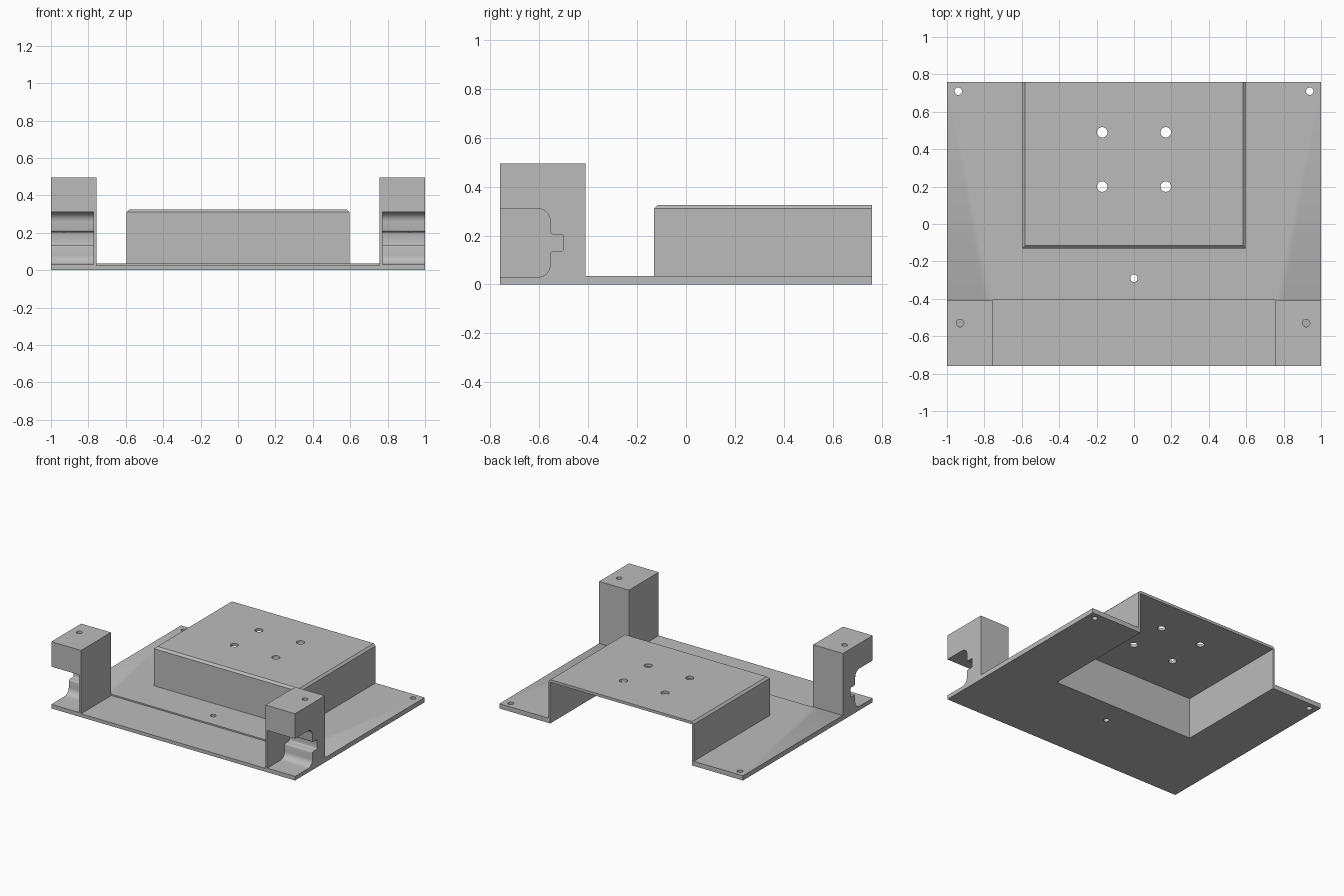
import bpy, bmesh, math
from mathutils import Vector

if "Cube" in bpy.data.objects:
    bpy.data.objects.remove(bpy.data.objects["Cube"])

BASE_TOP, COVER_TOP, POST_TOP = 0.035, 0.325, 0.495
BACK, FRONT = 0.76, -0.76

grey = bpy.data.materials.new("plain grey")
grey.use_nodes = True
grey.diffuse_color = (0.5, 0.5, 0.5, 1)
grey.node_tree.nodes["Principled BSDF"].inputs["Base Color"].default_value = (0.5, 0.5, 0.5, 1)


def finish(name, bm):
    bmesh.ops.recalc_face_normals(bm, faces=bm.faces)
    mesh = bpy.data.meshes.new(name)
    bm.to_mesh(mesh)
    bm.free()
    obj = bpy.data.objects.new(name, mesh)
    bpy.context.collection.objects.link(obj)
    mesh.materials.append(grey)
    return obj


def prism(name, points, direction):
    bm = bmesh.new()
    face = bm.faces.new([bm.verts.new(p) for p in points])
    ext = bmesh.ops.extrude_face_region(bm, geom=[face])
    moved = [v for v in ext["geom"] if isinstance(v, bmesh.types.BMVert)]
    bmesh.ops.translate(bm, verts=moved, vec=direction)
    return finish(name, bm)


def box(name, x0, x1, y0, y1, z0, z1):
    return prism(name, [(x0, y0, z0), (x1, y0, z0), (x1, y1, z0), (x0, y1, z0)], (0, 0, z1 - z0))


def drill(x, y, r, z0, z1):
    ring = [(x + r * math.cos(i * math.tau / 32), y + r * math.sin(i * math.tau / 32), z0)
            for i in range(32)]
    return prism("hole_cutter", ring, (0, 0, z1 - z0))


def cut(obj, cutters):
    bpy.context.view_layer.objects.active = obj
    for c in cutters:
        c.hide_render = True
        mod = obj.modifiers.new("cut", "BOOLEAN")
        mod.operation, mod.solver, mod.object = "DIFFERENCE", "EXACT", c
        bpy.ops.object.modifier_apply(modifier=mod.name)


def arc(cy, cz, r, start, end, steps=8):
    angles = [math.radians(start + (end - start) * i / steps) for i in range(steps + 1)]
    return [(cy + r * math.cos(a), cz + r * math.sin(a)) for a in angles]


def pocket(side):
    # Rounded channel with a small notch, open to the front and the outer side
    outline = [(-0.9, 0.03)] + arc(-0.605, 0.08, 0.05, -90, 0)
    outline += [(-0.555, 0.125)] + arc(-0.545, 0.125, 0.01, 180, 90, 3)
    outline += arc(-0.51, 0.145, 0.01, -90, 0, 3) + arc(-0.51, 0.195, 0.01, 0, 90, 3)
    outline += arc(-0.545, 0.215, 0.01, -90, -180, 3)
    outline += arc(-0.605, 0.26, 0.05, 0, 90) + [(-0.9, 0.31)]
    clean = []
    for p in outline:
        if not clean or (Vector(p) - Vector(clean[-1])).length > 1e-5:
            clean.append(p)
    return prism("pocket_cutter", [(side * 0.772, y, z) for y, z in clean], (side * 0.3, 0, 0))


# Base plate with cavity opening, shallow front recess and screw holes
base = box("base_plate", -1, 1, FRONT, BACK, 0, BASE_TOP)
pockets = {s: pocket(s) for s in (-1, 1)}
base_cutters = [
    box("opening_cutter", -0.582, 0.582, -0.112, 1, -0.1, 0.1),
    box("recess_cutter", -0.756, 0.756, -1, -0.405, 0.025, 0.1),
    drill(0, -0.29, 0.02, -0.1, 0.1),
] + [drill(s * 0.94, 0.71, 0.02, -0.1, 0.1) for s in (-1, 1)]
cut(base, base_cutters + list(pockets.values()))

# Raised hollow cover, chamfered on the front and side top edges, open at the back
cover = box("raised_cover", -0.597, 0.597, -0.13, BACK, BASE_TOP, COVER_TOP)
bm = bmesh.new()
bm.from_mesh(cover.data)
rim = [e for e in bm.edges
       if all(v.co.z > 0.3 for v in e.verts) and not all(v.co.y > 0.7 for v in e.verts)]
bmesh.ops.bevel(bm, geom=rim, offset=0.015, segments=1, affect="EDGES", profile=0.5)
bm.to_mesh(cover.data)
bm.free()
cover_cutters = [box("cavity_cutter", -0.582, 0.582, -0.112, 1, -0.1, 0.305)]
cover_cutters += [drill(x, y, 0.028, 0.2, 0.5) for x in (-0.17, 0.17) for y in (0.2, 0.49)]
cut(cover, cover_cutters)

# Corner posts with side pockets and a screw hole down to the notch
posts = []
for side, label, hole_x in ((1, "left", 0.92), (-1, "right", -0.93)):
    x0, x1 = sorted((side * 0.756, side))
    post = box(label + "_post", x0, x1, FRONT, -0.41, BASE_TOP, POST_TOP)
    hole = drill(hole_x, -0.53, 0.02, 0.18, 0.6)
    cut(post, [pockets[side], hole])
    base_cutters.append(hole)
    posts.append(post)

# Remove cutters and shade
for c in base_cutters + cover_cutters + list(pockets.values()):
    bpy.data.objects.remove(c)
for obj in [base, cover] + posts:
    bpy.ops.object.select_all(action="DESELECT")
    obj.select_set(True)
    bpy.context.view_layer.objects.active = obj
    bpy.ops.object.shade_smooth_by_angle(angle=math.radians(35))
